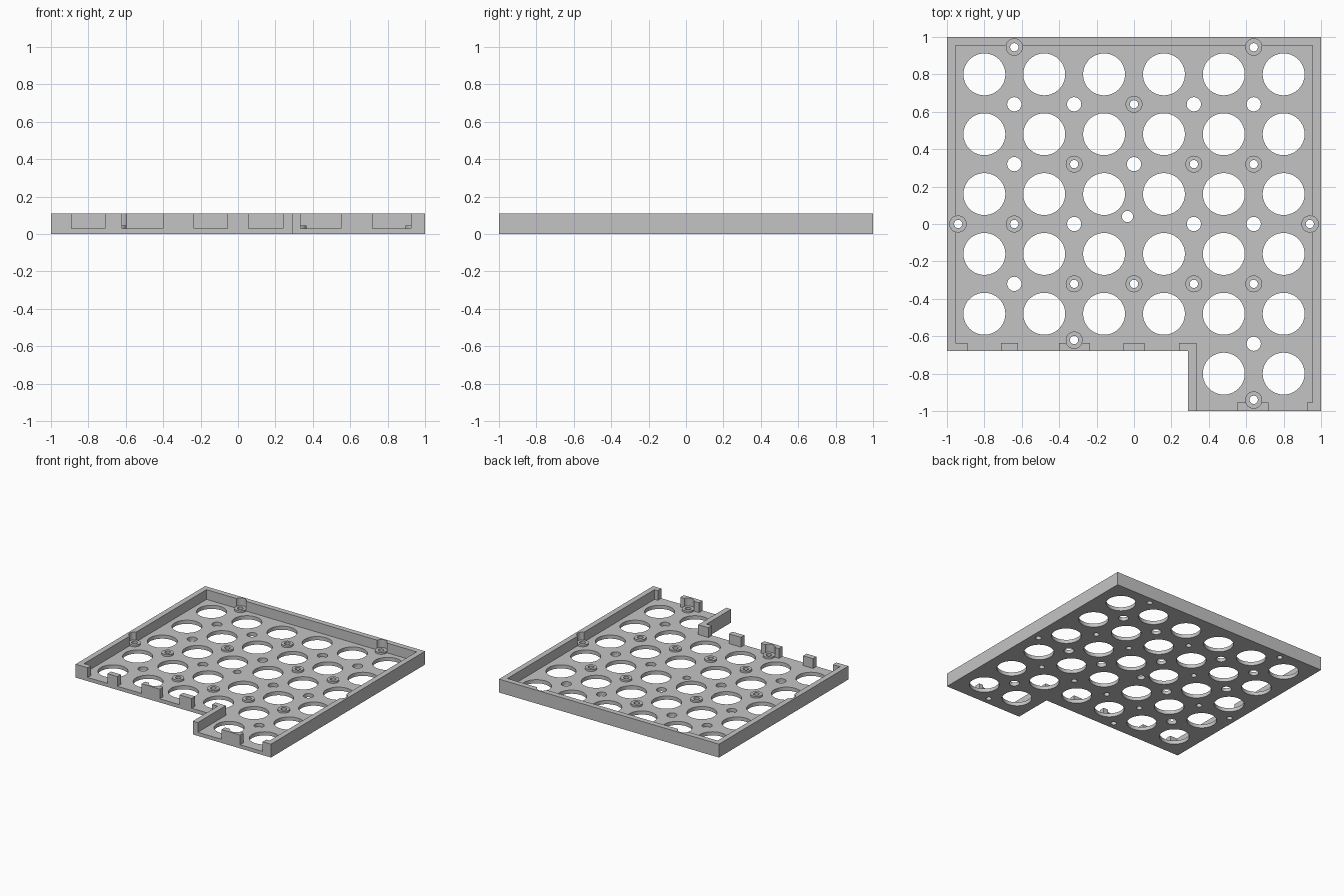
import bpy, bmesh, math

cube = bpy.data.objects.get("Cube")
if cube:
    bpy.data.objects.remove(cube, do_unlink=True)

FLOOR, BOSS, TOP = 0.03, 0.045, 0.11    # heights
WALL = 0.045                            # wall thickness
PITCH = 0.32

grey = bpy.data.materials.new("light grey plastic")
grey.use_nodes = True
grey.diffuse_color = (0.55, 0.55, 0.55, 1)
grey.node_tree.nodes["Principled BSDF"].inputs["Base Color"].default_value = (0.55, 0.55, 0.55, 1)


def circle(x, y, r, n=48):
    return [(x + r * math.cos(2 * math.pi * i / n), y + r * math.sin(2 * math.pi * i / n)) for i in range(n)]


def box(x0, x1, y0, y1):
    return [(x0, y0), (x1, y0), (x1, y1), (x0, y1)]


def extrude(name, loops, z0, z1):
    """Fill the closed loops (inner loops become holes) and extrude from z0 to z1."""
    curve = bpy.data.curves.new(name, "CURVE")
    curve.dimensions = "2D"
    curve.fill_mode = "BOTH"
    curve.extrude = (z1 - z0) / 2
    for loop in loops:
        spline = curve.splines.new("POLY")
        spline.points.add(len(loop) - 1)
        for point, (x, y) in zip(spline.points, loop):
            point.co = (x, y, 0, 1)
        spline.use_cyclic_u = True
    obj = bpy.data.objects.new(name, curve)
    bpy.context.collection.objects.link(obj)
    activate(obj)
    bpy.ops.object.convert(target="MESH")
    obj = bpy.context.view_layer.objects.active
    bm = bmesh.new()
    bm.from_mesh(obj.data)
    bmesh.ops.remove_doubles(bm, verts=bm.verts, dist=1e-5)
    bmesh.ops.recalc_face_normals(bm, faces=bm.faces)
    bmesh.ops.translate(bm, verts=bm.verts, vec=(0, 0, (z0 + z1) / 2))
    bm.to_mesh(obj.data)
    bm.free()
    obj.data.materials.clear()
    obj.data.materials.append(grey)
    return obj


def activate(obj):
    bpy.ops.object.select_all(action="DESELECT")
    obj.select_set(True)
    bpy.context.view_layer.objects.active = obj


def smooth(obj):
    activate(obj)
    bpy.ops.object.shade_smooth_by_angle(angle=math.radians(30))


# Hole layout
big = [((i - 2.5) * PITCH, (j - 1.5) * PITCH) for j in range(-1, 5) for i in range(6) if j > -1 or i > 3]
big = [(x, y) for x, y in big]
plain = [(i * PITCH, j * PITCH) for i, j in
         [(-2, 2), (-1, 2), (1, 2), (2, 2), (-2, 1), (0, 1), (-1, 0), (1, 0), (2, 0), (-2, -1), (2, -2)]]
inner_bosses = [(i * PITCH, j * PITCH) for i, j in
                [(0, 2), (-1, 1), (1, 1), (2, 1), (-2, 0), (-1, -1), (0, -1), (1, -1), (2, -1)]]
wall_bosses = [(-0.64, 0.945), (0.64, 0.945), (-0.94, 0), (0.94, 0), (-0.32, -0.62), (0.64, -0.94)]
bosses = inner_bosses + wall_bosses

# Perforated floor with the stepped corner
outline = [(-1, -0.68), (0.29, -0.68), (0.29, -1), (1, -1), (1, 1), (-1, 1)]
loops = [outline]
loops += [circle(x, y, 0.112, 64) for x, y in big]
loops += [circle(x, y, 0.038) for x, y in plain]
loops += [circle(x, y, 0.022) for x, y in bosses]
loops.append(circle(-0.035, 0.04, 0.03))
smooth(extrude("floor_plate", loops, 0, FLOOR))

# Ring bosses around the screw holes
for i, (x, y) in enumerate(bosses):
    smooth(extrude(f"screw_boss_{i + 1}", [circle(x, y, WALL), circle(x, y, 0.022)], FLOOR, BOSS))

# Walls
inner = 1 - WALL
outer_wall = [(-0.89, -0.68), (-0.89, -0.635), (-inner, -0.635), (-inner, inner), (inner, inner),
              (inner, -inner), (0.925, -inner), (0.925, -1), (1, -1), (1, 1), (-1, 1), (-1, -0.68)]
step_wall = [(0.24, -0.68), (0.24, -0.635), (0.335, -0.635), (0.335, -1), (0.29, -1), (0.29, -0.68)]
walls = {
    "outer_wall": outer_wall,
    "step_wall": step_wall,
    "front_tab_right": box(-0.71, -0.62, -0.68, -0.635),
    "front_tab_screw": box(-0.4, -0.235, -0.68, -0.635),
    "front_tab_middle": box(-0.055, 0.055, -0.68, -0.635),
    "step_tab_screw": box(0.55, 0.72, -1, -inner),
}
notched = {"outer_wall": wall_bosses[:4], "front_tab_screw": wall_bosses[4:5], "step_tab_screw": wall_bosses[5:]}

# Round screw clearances are cut into the walls above the bosses
for name, loop in walls.items():
    wall = extrude(name, [loop], FLOOR, TOP)
    for x, y in notched.get(name, []):
        cutter = extrude("clearance_cutter", [circle(x, y, WALL)], FLOOR - 0.02, TOP + 0.05)
        cutter.hide_render = True
        mod = wall.modifiers.new("clearance", "BOOLEAN")
        mod.operation = "DIFFERENCE"
        mod.solver = "EXACT"
        mod.object = cutter
        activate(wall)
        bpy.ops.object.modifier_apply(modifier=mod.name)
        bpy.data.objects.remove(cutter, do_unlink=True)
    smooth(wall)
